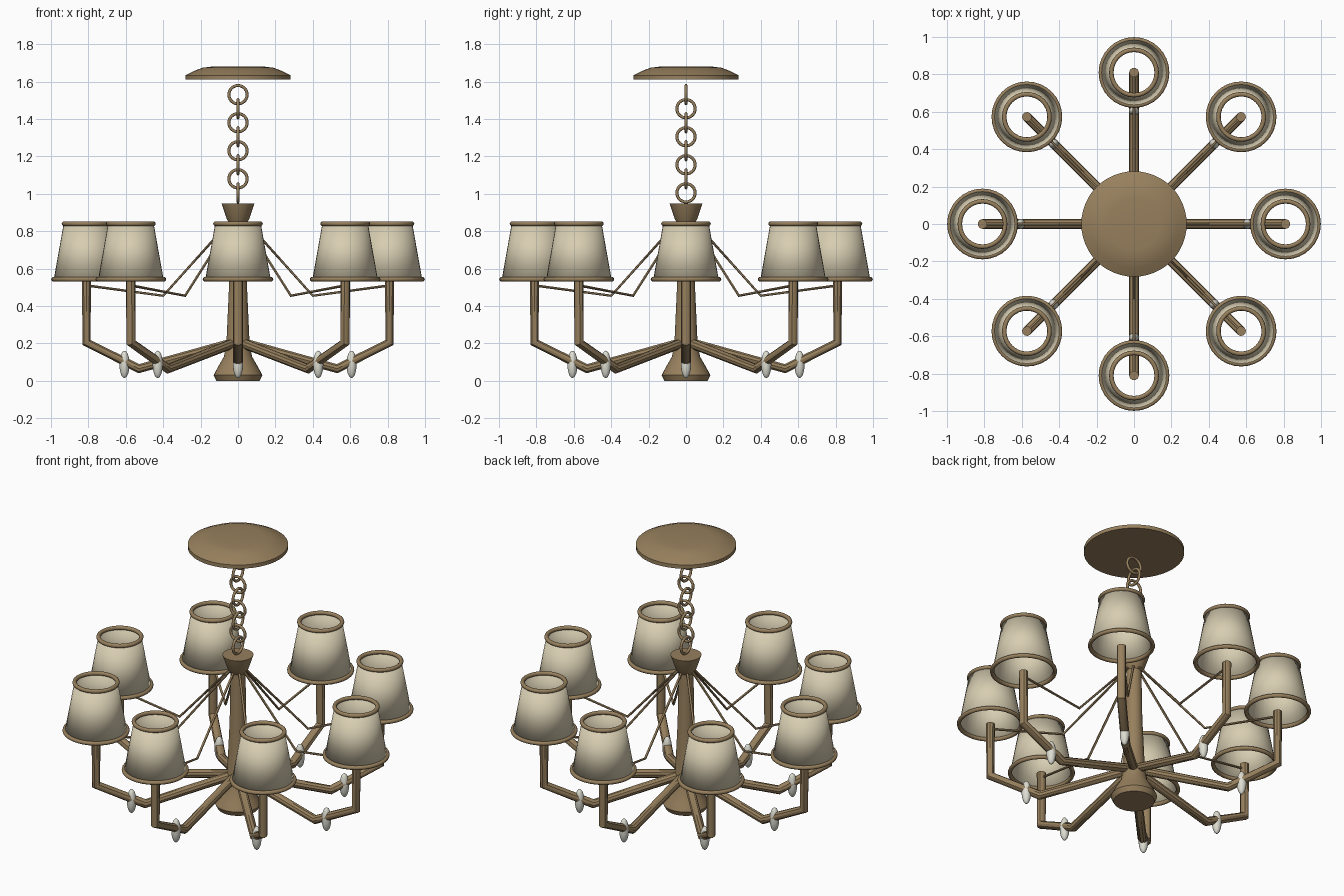
import bpy, math
from mathutils import Vector

if "Cube" in bpy.data.objects:
    bpy.data.objects.remove(bpy.data.objects["Cube"])


def material(name, rgb):
    m = bpy.data.materials.new(name)
    m.diffuse_color = (*rgb, 1)
    m.use_nodes = True
    m.node_tree.nodes["Principled BSDF"].inputs["Base Color"].default_value = m.diffuse_color
    return m


BRONZE = material("bronze", (0.31, 0.215, 0.11))
LINEN = material("linen", (0.68, 0.61, 0.44))
CRYSTAL = material("crystal", (0.72, 0.72, 0.64))


def finish(ob, name, mat, angle=35):
    ob.name = name
    ob.data.materials.clear()
    ob.data.materials.append(mat)
    bpy.ops.object.select_all(action='DESELECT')
    ob.select_set(True)
    bpy.context.view_layer.objects.active = ob
    bpy.ops.object.shade_smooth_by_angle(angle=math.radians(angle))
    return ob


def lathe(name, profile, mat, loc=(0, 0, 0), n=32, caps=True):
    """Revolve an (r, z) profile; optionally cap both ends."""
    verts = [(r * math.cos(2 * math.pi * i / n), r * math.sin(2 * math.pi * i / n), z)
             for r, z in profile for i in range(n)]
    faces = [(k * n + i, k * n + (i + 1) % n, (k + 1) * n + (i + 1) % n, (k + 1) * n + i)
             for k in range(len(profile) - 1) for i in range(n)]
    if caps:
        last = (len(profile) - 1) * n
        faces += [tuple(reversed(range(n))), tuple(range(last, last + n))]
    me = bpy.data.meshes.new(name)
    me.from_pydata(verts, [], faces)
    ob = bpy.data.objects.new(name, me)
    bpy.context.collection.objects.link(ob)
    ob.location = loc
    return finish(ob, name, mat)


def ring(name, loc, major, minor, mat, rot=(0, 0, 0), segs=32):
    bpy.ops.mesh.primitive_torus_add(location=loc, rotation=rot, major_radius=major,
                                     minor_radius=minor, major_segments=segs, minor_segments=10)
    return finish(bpy.context.object, name, mat, 60)


def tube(name, path, angle, radius, mat):
    """Round bar along an (r, z) path turned to the given angle."""
    cu = bpy.data.curves.new(name, 'CURVE')
    cu.dimensions = '3D'
    cu.bevel_depth = radius
    cu.bevel_resolution = 3
    cu.use_fill_caps = True
    sp = cu.splines.new('POLY')
    sp.points.add(len(path) - 1)
    for p, (r, z) in zip(sp.points, path):
        p.co = (r * math.cos(angle), r * math.sin(angle), z, 1)
    ob = bpy.data.objects.new(name, cu)
    bpy.context.collection.objects.link(ob)
    bpy.ops.object.select_all(action='DESELECT')
    ob.select_set(True)
    bpy.context.view_layer.objects.active = ob
    bpy.ops.object.convert(target='MESH')
    return finish(bpy.context.object, name, mat)


# ceiling canopy
lathe("ceiling_canopy", [(0.282, 1.61), (0.282, 1.633), (0.235, 1.657), (0.19, 1.674),
                         (0.14, 1.68)], BRONZE, n=48)

# chain of alternating links
for i in range(8):
    turn = 0 if i % 2 == 0 else math.pi / 2
    ring(f"chain_link_{i + 1}", (0, 0, 1.53 - 0.075 * i), 0.049, 0.008, BRONZE,
         (math.pi / 2, 0, turn), 24)

# central column with weighted foot and flared neck
lathe("center_column", [(0.115, 0), (0.13, 0.03), (0.112, 0.065), (0.075, 0.13), (0.062, 0.2),
                        (0.047, 0.53), (0.042, 0.84), (0.058, 0.86), (0.087, 0.947)], BRONZE)

# eight arms with shades, drops and stay wires
R = 0.81
for i in range(8):
    a = i * math.pi / 4
    d = Vector((math.cos(a), math.sin(a), 0))
    k = i + 1
    tube(f"arm_{k}", [(0.02, 0.205), (0.53, 0.065), (R, 0.205), (R, 0.54)], a, 0.026, BRONZE)
    tube(f"stay_wire_{k}", [(0.045, 0.85), (0.40, 0.455), (R, 0.51)], a, 0.007, BRONZE)

    bpy.ops.mesh.primitive_uv_sphere_add(segments=16, ring_count=12, radius=1,
                                         location=d * 0.607 + Vector((0, 0, 0.088)))
    bpy.context.object.scale = (0.027, 0.027, 0.073)
    finish(bpy.context.object, f"crystal_drop_{k}", CRYSTAL, 60)

    shade = lathe(f"lamp_shade_{k}", [(0.175, 0.543), (0.122, 0.84)], LINEN, d * R, caps=False)
    solid = shade.modifiers.new("thickness", 'SOLIDIFY')
    solid.thickness = 0.004
    ring(f"shade_lower_rim_{k}", d * R + Vector((0, 0, 0.543)), 0.177, 0.012, BRONZE)
    ring(f"shade_upper_rim_{k}", d * R + Vector((0, 0, 0.84)), 0.121, 0.012, BRONZE)
